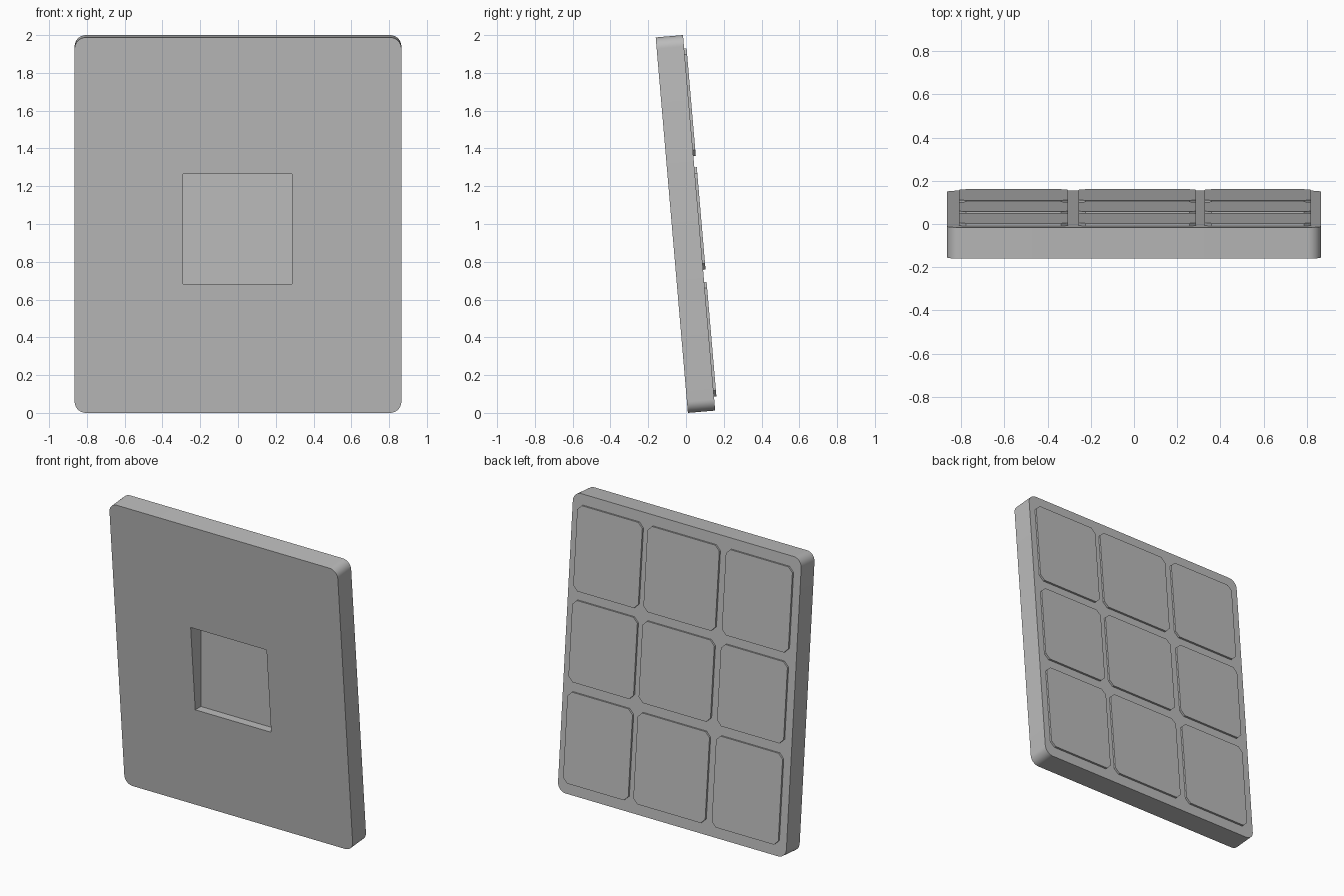
import bpy, bmesh, math
from mathutils import Matrix, Vector

if "Cube" in bpy.data.objects:
    bpy.data.objects.remove(bpy.data.objects["Cube"])

TILT = math.radians(4.9)
THICK, LENGTH, HALF_W = 0.145, 1.995, 0.865
PLACE = Matrix.Translation((0, 0.01, 0)) @ Matrix.Rotation(TILT, 4, "X")

grey = bpy.data.materials.new("plain grey")
grey.use_nodes = True
COLOUR = (0.5, 0.5, 0.5, 1)
grey.diffuse_color = COLOUR
grey.node_tree.nodes["Principled BSDF"].inputs["Base Color"].default_value = COLOUR


def plate(name, x0, x1, z0, z1, y0, y1, corner, segments, matrix):
    """Upright rectangle with rounded (or chamfered) corners, extruded along y."""
    bm = bmesh.new()
    bmesh.ops.create_cube(bm, size=1)
    for v in bm.verts:
        v.co = Vector(((x0 + x1) / 2 + v.co.x * (x1 - x0),
                       (y0 + y1) / 2 + v.co.y * (y1 - y0),
                       (z0 + z1) / 2 + v.co.z * (z1 - z0)))
    if corner:
        edges = [e for e in bm.edges
                 if abs(e.verts[0].co.y - e.verts[1].co.y) > (y1 - y0) / 2]
        bmesh.ops.bevel(bm, geom=edges, offset=corner, segments=segments,
                        profile=0.5, affect="EDGES")
    bm.transform(matrix)
    bmesh.ops.recalc_face_normals(bm, faces=bm.faces)
    mesh = bpy.data.meshes.new(name)
    bm.to_mesh(mesh)
    bm.free()
    mesh.materials.append(grey)
    obj = bpy.data.objects.new(name, mesh)
    bpy.context.collection.objects.link(obj)
    return obj


# Leaning slab with an upright square pocket in its front
slab = plate("slab", -HALF_W, HALF_W, 0, LENGTH, 0, THICK, 0.06, 8, PLACE)
cutter = plate("pocket_cutter", -0.29, 0.285, 0.682, 1.265, -0.5, 0.012, 0, 1,
               Matrix.Identity(4))
cutter.hide_render = True
cut = slab.modifiers.new("pocket", "BOOLEAN")
cut.operation = "DIFFERENCE"
cut.solver = "EXACT"
cut.object = cutter
bpy.ops.object.select_all(action="DESELECT")
bpy.context.view_layer.objects.active = slab
slab.select_set(True)
bpy.ops.object.modifier_apply(modifier=cut.name)
bpy.data.objects.remove(cutter)
bpy.ops.object.shade_smooth_by_angle(angle=math.radians(30))

# Raised back panels with chamfered corners, three by three
columns = {"right": (-0.81, -0.306), "middle": (-0.256, 0.288), "left": (0.327, 0.82)}
rows = {"lower": (0.074, 0.682), "centre": (0.748, 1.292), "upper": (1.353, 1.923)}
for row, (z0, z1) in rows.items():
    for column, (x0, x1) in columns.items():
        plate(f"{row}_{column}_panel", x0, x1, z0, z1,
              THICK - 0.01, THICK + 0.013, 0.032, 1, PLACE)
